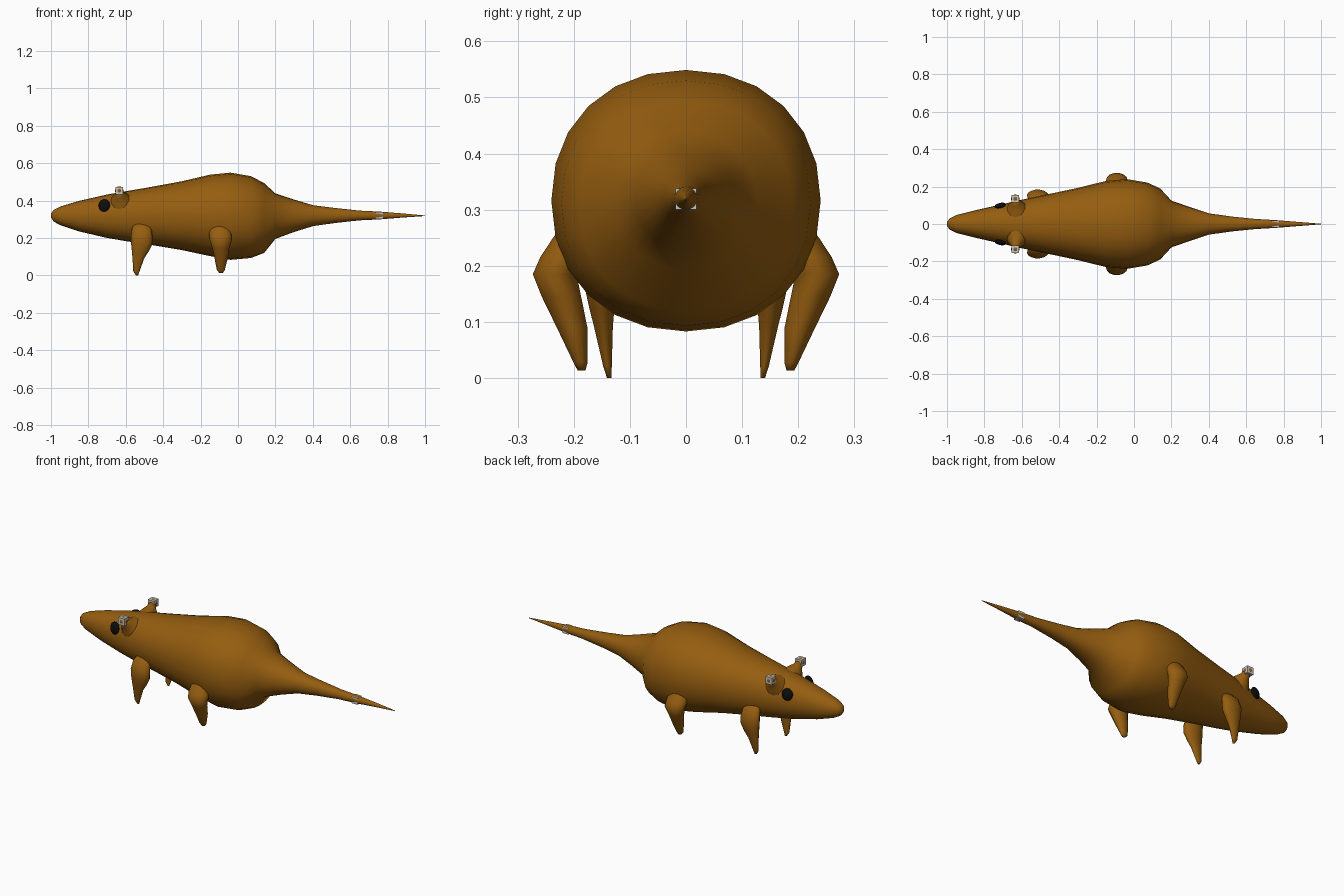
import bpy, bmesh, math
from mathutils import Vector

if "Cube" in bpy.data.objects:
    bpy.data.objects.remove(bpy.data.objects["Cube"])


def material(name, rgb):
    m = bpy.data.materials.new(name)
    m.diffuse_color = (*rgb, 1)
    m.use_nodes = True
    m.node_tree.nodes["Principled BSDF"].inputs["Base Color"].default_value = m.diffuse_color
    return m


BROWN = material("brown fur", (0.30, 0.11, 0.005))
BLACK = material("black eye", (0.004, 0.004, 0.004))
GREY = material("pale grey", (0.55, 0.55, 0.55))
PINK = material("dull pink", (0.42, 0.25, 0.2))


def finish(bm, name, mat, angle=None):
    bmesh.ops.recalc_face_normals(bm, faces=bm.faces)
    me = bpy.data.meshes.new(name)
    bm.to_mesh(me)
    bm.free()
    me.materials.append(mat)
    ob = bpy.data.objects.new(name, me)
    bpy.context.collection.objects.link(ob)
    if angle:
        bpy.ops.object.select_all(action='DESELECT')
        ob.select_set(True)
        bpy.context.view_layer.objects.active = ob
        bpy.ops.object.shade_smooth_by_angle(angle=math.radians(angle))
    return ob


def loft(name, rings, mat):
    """Skin a list of closed rings of points, capping both ends."""
    bm = bmesh.new()
    loops = [[bm.verts.new(p) for p in r] for r in rings]
    n = len(loops[0])
    for a, b in zip(loops, loops[1:]):
        for i in range(n):
            j = (i + 1) % n
            bm.faces.new((a[i], a[j], b[j], b[i]))
    bm.faces.new(loops[0])
    bm.faces.new(loops[-1])
    return finish(bm, name, mat, 80)


def oval(n, power=2.0):
    """Unit superellipse points."""
    e = 2 / power
    for i in range(n):
        t = 2 * math.pi * i / n
        s, c = math.sin(t), math.cos(t)
        yield (math.copysign(abs(s) ** e, s), math.copysign(abs(c) ** e, c))


def ball(name, centre, scale, mat):
    bm = bmesh.new()
    bmesh.ops.create_uvsphere(bm, u_segments=20, v_segments=12, radius=1)
    for v in bm.verts:
        v.co = Vector(centre) + Vector([a * b for a, b in zip(v.co, scale)])
    return finish(bm, name, mat, 60)


def box(name, centre, half):
    bm = bmesh.new()
    bmesh.ops.create_cube(bm, size=2)
    for v in bm.verts:
        v.co = Vector(centre) + v.co * half
    return finish(bm, name, GREY)


# Body and tail: x, bottom, top, half width
PROFILE = [
    (-1.0, .31, .33, .010), (-.985, .287, .350, .030), (-.95, .268, .368, .048),
    (-.85, .235, .398, .073), (-.70, .200, .432, .107), (-.60, .183, .450, .130),
    (-.48, .165, .470, .155), (-.30, .135, .503, .193), (-.15, .103, .538, .230),
    (-.04, .083, .549, .240), (.07, .093, .530, .222), (.14, .120, .493, .190),
    (.20, .195, .438, .125), (.30, .232, .405, .090), (.40, .263, .375, .057),
    (.52, .280, .360, .040), (.65, .294, .346, .027), (.755, .299, .341, .021),
    (.88, .309, .331, .011), (1.0, .317, .320, .0015)]
loft("body", [[(x, w * s, (lo + hi) / 2 + (hi - lo) / 2 * c)
               for s, c in oval(24, 2.15)] for x, lo, hi, w in PROFILE], BROWN)

# Legs: centre x, centre y, z, radius x, radius y
FRONT = [(-.540, .137, 0, .006, .004), (-.543, .140, .022, .017, .008),
         (-.533, .147, .09, .031, .017), (-.523, .150, .125, .044, .023),
         (-.515, .152, .165, .056, .030), (-.515, .152, .205, .058, .032),
         (-.515, .140, .250, .052, .026), (-.515, .110, .290, .030, .015)]
REAR = [(-.090, .186, .013, .010, .007), (-.092, .188, .028, .021, .013),
        (-.090, .203, .090, .035, .028), (-.092, .222, .145, .045, .036),
        (-.092, .234, .185, .058, .040), (-.094, .218, .215, .060, .043),
        (-.095, .196, .250, .058, .042), (-.095, .170, .300, .040, .030)]

for side, word in ((-1, "near"), (1, "far")):
    for part, path in (("front_leg", FRONT), ("rear_leg", REAR)):
        loft(f"{part}_{word}",
             [[(x + rx * c, side * (y + ry * s), z) for s, c in oval(14)]
              for x, y, z, rx, ry in path], BROWN)

    # Ear: fur cone swelling out of the head, ending in a rounded tip in a box
    base, tip = Vector((-.625, side * .075, .395)), Vector((-.635, side * .135, .453))
    along = (tip - base).normalized()
    u = Vector((1, 0, 0)).cross(along).normalized()
    v = along.cross(u)
    loft(f"ear_{word}",
         [[base.lerp(tip, t) + (u * s + v * c) * r for s, c in oval(14)]
          for t, r in ((0, .062), (.35, .044), (.65, .026), (1, .018))], BROWN)
    box(f"ear_box_{word}", tip, .02)
    ball(f"ear_tip_{word}", tip, (.0225, .0225, .0225), BROWN)

    # Eye: flattened black ball
    eye = ball(f"eye_{word}", (0, 0, 0), (.031, .013, .034), BLACK)
    eye.location = (-.715, side * .099, .374)
    eye.rotation_euler = (side * .15, 0, side * .22)

# Box around the tail, showing only at its corners
box("tail_box", (.755, 0, .319), .019)

# Nose tip
ball("nose_tip", (-.992, 0, .32), (.008, .012, .012), PINK)
